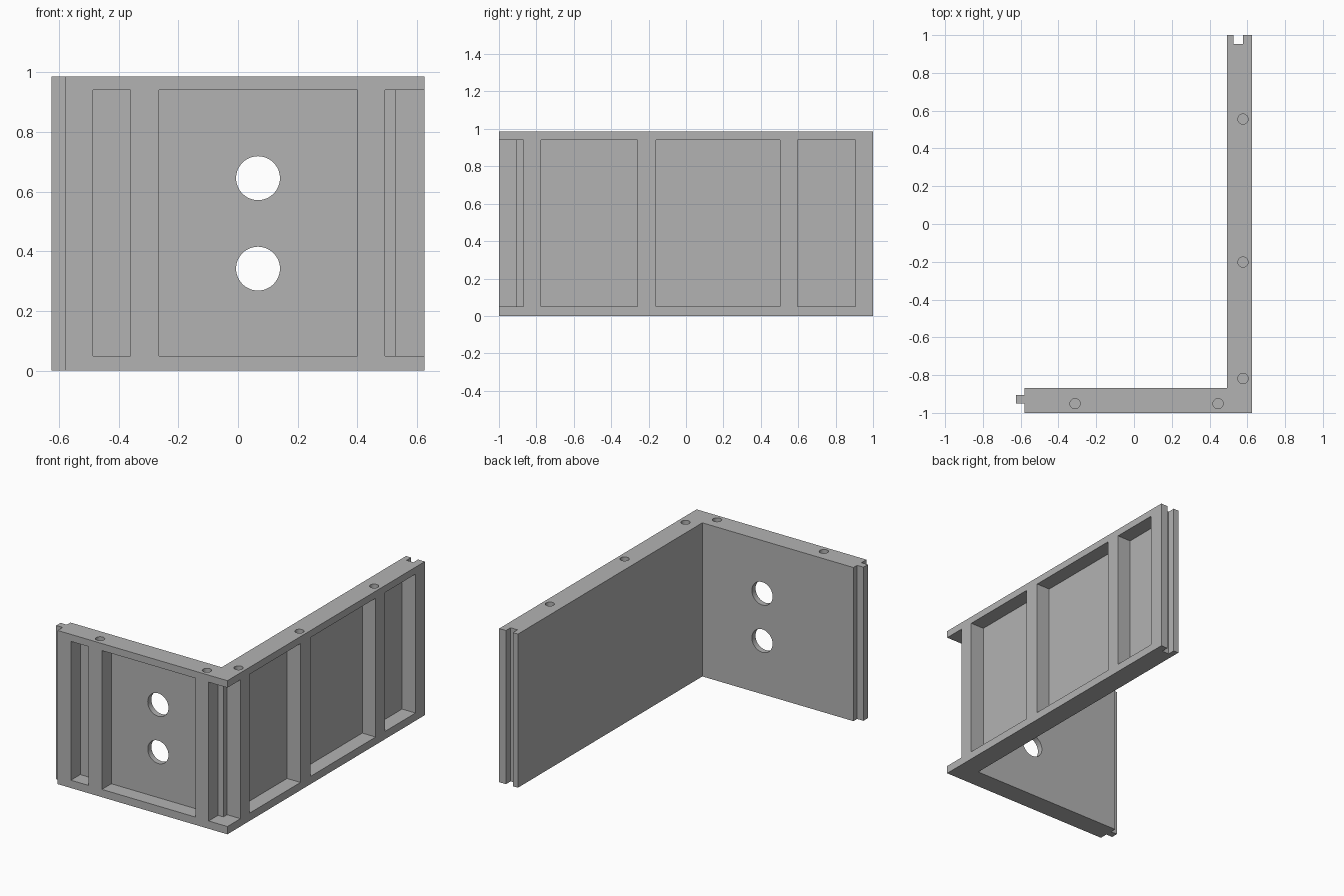
import bpy, bmesh
from mathutils import Matrix, Vector

cube = bpy.data.objects.get("Cube")
if cube:
    bpy.data.objects.remove(cube, do_unlink=True)

HEIGHT = 0.985
POCKET_Z = (0.05, 0.94)
FRONT, BACK = -1.0, 1.0          # outer faces of the front wall and far end
OUTER, INNER = 0.625, 0.492      # outer and inner faces of the side wall
INNER_Y = -0.868                 # inner face of the front wall
SKIN_X, SKIN_Y = 0.53, -0.905    # pocket floors
OVER = 0.05                      # overshoot of cutters

grey = bpy.data.materials.new("wall_grey")
grey.use_nodes = True
colour = (0.45, 0.45, 0.45, 1)
grey.diffuse_color = colour
grey.node_tree.nodes["Principled BSDF"].inputs["Base Color"].default_value = colour


def make_object(name, bm):
    mesh = bpy.data.meshes.new(name)
    bmesh.ops.recalc_face_normals(bm, faces=bm.faces)
    bm.to_mesh(mesh)
    bm.free()
    obj = bpy.data.objects.new(name, mesh)
    bpy.context.collection.objects.link(obj)
    mesh.materials.append(grey)
    return obj


def box(name, x, y, z):
    bm = bmesh.new()
    bmesh.ops.create_cube(bm, size=1)
    for v in bm.verts:
        v.co = [r[0] if c < 0 else r[1] for c, r in zip(v.co, (x, y, z))]
    return make_object(name, bm)


def cylinder(name, centre, radius, depth, axis):
    bm = bmesh.new()
    turn = Matrix.Rotation(1.5707963, 4, "X") if axis == "Y" else Matrix()
    bmesh.ops.create_cone(bm, cap_ends=True, segments=48, radius1=radius, radius2=radius,
                          depth=depth, matrix=Matrix.Translation(Vector(centre)) @ turn)
    return make_object(name, bm)


# L-shaped wall outline with a tongue on the left end and a groove on the far end
outline = [(-0.58, FRONT), (OUTER, FRONT), (OUTER, BACK), (0.577, BACK), (0.577, 0.953),
           (0.528, 0.953), (0.528, BACK), (INNER, BACK), (INNER, INNER_Y),
           (-0.58, INNER_Y), (-0.58, -0.905), (-0.625, -0.905), (-0.625, -0.949), (-0.58, -0.949)]
bm = bmesh.new()
base = bm.faces.new([bm.verts.new((x, y, 0)) for x, y in outline])
extruded = bmesh.ops.extrude_face_region(bm, geom=[base])["geom"]
for v in extruded:
    if isinstance(v, bmesh.types.BMVert):
        v.co.z = HEIGHT
wall = make_object("corner_wall", bm)

cutters = []
# Pockets in the front wall, the last one open at the corner
for x in ((-0.485, -0.36), (-0.265, 0.4), (INNER, OUTER + OVER)):
    cutters.append(box("front_pocket", x, (FRONT - OVER, SKIN_Y), POCKET_Z))
# Pockets in the side wall, the first one open at the corner
for y in ((FRONT - OVER, INNER_Y), (-0.775, -0.26), (-0.16, 0.502), (0.595, 0.905)):
    cutters.append(box("side_pocket", (SKIN_X, OUTER + OVER), y, POCKET_Z))
# Round openings through the front wall
for z in (0.342, 0.645):
    cutters.append(cylinder("round_opening", (0.067, -0.9, z), 0.0735, 0.4, "Y"))
# Peg holes sunk into the top of each pillar
pegs = [(-0.312, -0.951), (0.445, -0.951), (0.577, -0.818), (0.577, -0.202), (0.577, 0.555)]
for x, y in pegs:
    cutters.append(cylinder("peg_hole", (x, y, HEIGHT), 0.027, 0.2, "Z"))

for cutter in cutters:
    mod = wall.modifiers.new(cutter.name, "BOOLEAN")
    mod.operation = "DIFFERENCE"
    mod.solver = "EXACT"
    mod.object = cutter

# Bake the cuts and discard the cutters
bpy.context.view_layer.update()
graph = bpy.context.evaluated_depsgraph_get()
cut_mesh = bpy.data.meshes.new_from_object(wall.evaluated_get(graph))
wall.modifiers.clear()
wall.data = cut_mesh
for cutter in cutters:
    bpy.data.objects.remove(cutter, do_unlink=True)

# Smooth the round holes only
bpy.ops.object.select_all(action="DESELECT")
wall.select_set(True)
bpy.context.view_layer.objects.active = wall
bpy.ops.object.shade_smooth_by_angle(angle=0.5)
